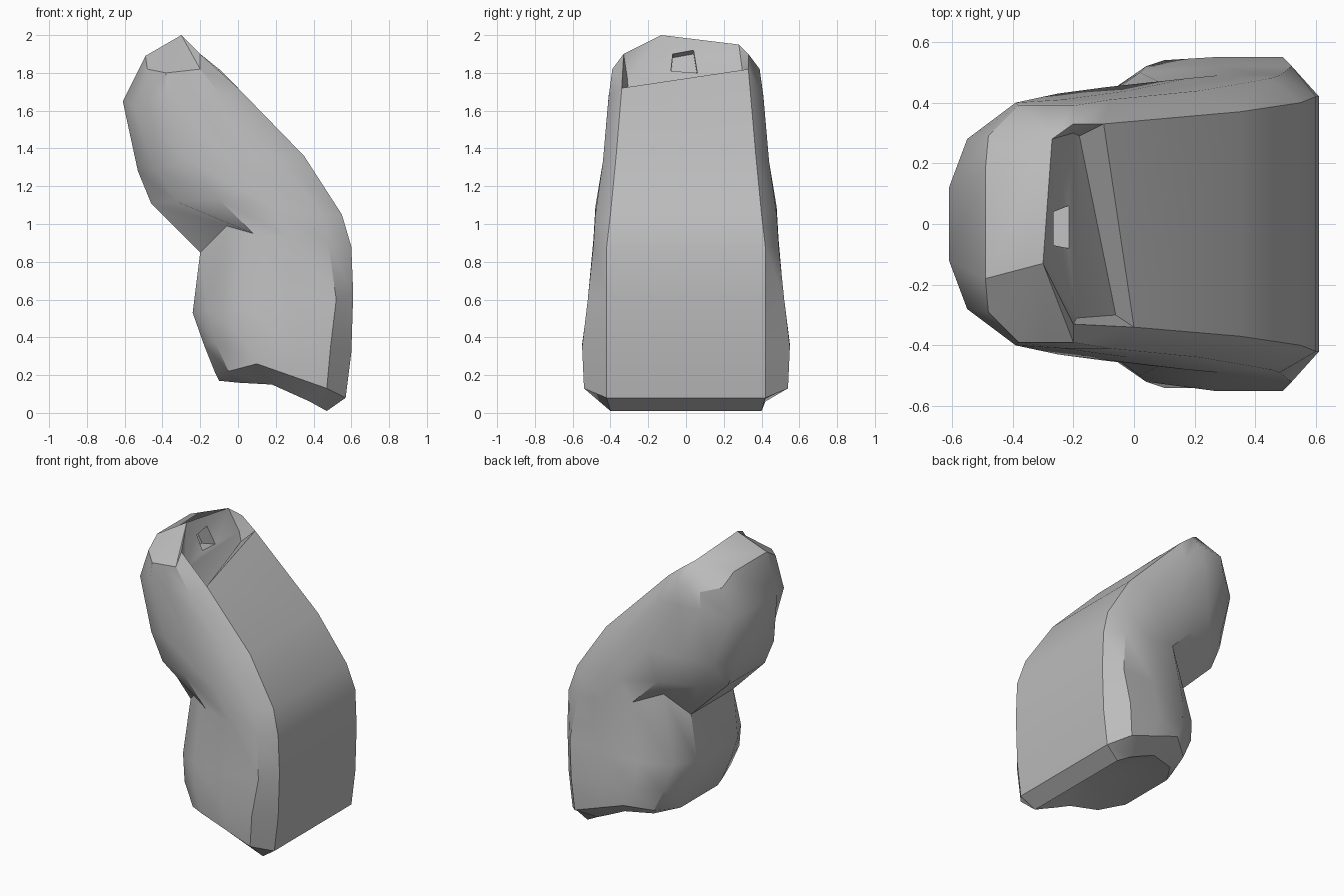
import bpy
import bmesh
import math
from mathutils import Vector

default_cube = bpy.data.objects.get("Cube")
if default_cube:
    bpy.data.objects.remove(default_cube, do_unlink=True)

# One flat grey for the whole shell
grey = bpy.data.materials.new("plain grey")
grey.use_nodes = True
colour = (0.5, 0.5, 0.5, 1)
grey.diffuse_color = colour
grey.node_tree.nodes["Principled BSDF"].inputs["Base Color"].default_value = colour

# Cross-sections from bottom to top; each has five (x, z, half width) stations:
# broad outer panel, front shoulder, rear shoulder, rounded corner, inner side
SECTIONS = [
    [(.47, .01, .40), (.38, .06, .42), (.18, .15, .41), (0, .16, .35), (-.1, .17, .2)],
    [(.57, .08, .42), (.47, .13, .54), (.1, .26, .54), (-.05, .22, .42), (-.12, .21, .22)],
    [(.60, .32, .42), (.49, .35, .55), (.04, .38, .52), (-.12, .37, .41), (-.18, .36, .23)],
    [(.61, .63, .42), (.52, .60, .52), (.02, .56, .50), (-.16, .54, .37), (-.24, .53, .22)],
    [(.60, .88, .42), (.48, .89, .49), (.08, .95, .47), (-.06, .99, .33), (-.2, .85, .23)],
    [(.55, 1.05, .40), (.45, 1.05, .48), (-.1, 1.13, .45), (-.33, 1.12, .35), (-.46, 1.11, .2)],
    [(.35, 1.36, .37), (.22, 1.33, .44), (-.25, 1.33, .43), (-.43, 1.29, .33), (-.53, 1.28, .2)],
    [(0, 1.72, .34), (-.08, 1.67, .41), (-.39, 1.68, .40), (-.55, 1.62, .28), (-.61, 1.65, .12)],
    [(-.2, 1.9, .33), (-.2, 1.82, .39), (-.38, 1.8, .39), (-.48, 1.82, .29), (-.49, 1.89, .18)],
]


def add_ring(bm, section):
    """Mirror the stations across y into one closed ring."""
    outer, front, rear, corner, inner = section
    middle = ((front[0] + rear[0]) / 2, (front[1] + rear[1]) / 2,
              max(front[2], rear[2]))
    half = [outer, front, middle, rear, corner, inner]
    right = [bm.verts.new((x, -w, z)) for x, z, w in half]
    left = [bm.verts.new((x, w, z)) for x, z, w in reversed(half)]
    return right + left


def add_frame(bm, loop_a, loop_b):
    """Join two equal closed loops with quads."""
    count = len(loop_a)
    for i in range(count):
        j = (i + 1) % count
        bm.faces.new((loop_a[i], loop_a[j], loop_b[j], loop_b[i]))


def add_fan(bm, tip, chain):
    """Join a chain of points to one tip with triangles."""
    for a, b in zip(chain, chain[1:]):
        bm.faces.new((tip, a, b))


bm = bmesh.new()
rings = [add_ring(bm, section) for section in SECTIONS]

# Skin of the bent shell, left open at the top of the outer panel
for low, high in zip(rings, rings[1:]):
    for i in range(len(low)):
        j = (i + 1) % len(low)
        if high is rings[-1] and j == 0:
            continue
        bm.faces.new((low[i], low[j], high[j], high[i]))

# Slightly hollow underside
hollow = bm.verts.new((.3, -.1, .2))
add_fan(bm, hollow, rings[0] + rings[0][:1])

# Slanted lip of the top opening
lip_right, lip_left = rings[-2][0], rings[-2][-1]
lip_left.co = Vector((-.1, .33, 1.82))

# Rounded crown above the last ring
crown = rings[-1]
peak_right = bm.verts.new((-.3, -.13, 2))
peak_left = bm.verts.new((-.27, .28, 1.95))
add_fan(bm, peak_right, crown[:6])
add_fan(bm, peak_left, crown[5:])
bm.faces.new((peak_right, crown[5], peak_left))

# Pocket behind the lip: steep floor, ends and sloping lip wall
wall_right = bm.verts.new((-.19, -.31, 1.77))
wall_left = bm.verts.new((-.2, .3, 1.8))
floor_left = bm.verts.new((-.18, .29, 1.74))
floor_right = bm.verts.new((-.06, -.3, 1.6))
bm.faces.new((wall_right, wall_left, floor_left, floor_right))
bm.faces.new((lip_right, lip_left, floor_left, floor_right))
bm.faces.new((lip_right, crown[0], wall_right, floor_right))
bm.faces.new((lip_left, crown[-1], wall_left, floor_left))
bm.faces.new((crown[0], peak_right, wall_right))
bm.faces.new((crown[-1], peak_left, wall_left))

# Small square socket in the pocket wall
wall = [peak_right, peak_left, wall_left, wall_right]
mouth = [bm.verts.new(p) for p in (
    (-.265, -.07, 1.9), (-.265, .04, 1.92), (-.215, .06, 1.8), (-.215, -.08, 1.81))]
socket = [bm.verts.new(v.co + Vector((-.1, 0, -.02))) for v in mouth]
add_frame(bm, wall, mouth)
add_frame(bm, mouth, socket)
bm.faces.new(socket)

bmesh.ops.recalc_face_normals(bm, faces=bm.faces)
mesh = bpy.data.meshes.new("bent_shell")
bm.to_mesh(mesh)
bm.free()
mesh.materials.append(grey)

shell = bpy.data.objects.new("bent_shell", mesh)
bpy.context.collection.objects.link(shell)

# Soft shading across shallow folds, crisp along the ridges
bpy.ops.object.select_all(action="DESELECT")
shell.select_set(True)
bpy.context.view_layer.objects.active = shell
bpy.ops.object.shade_smooth_by_angle(angle=math.radians(35))
